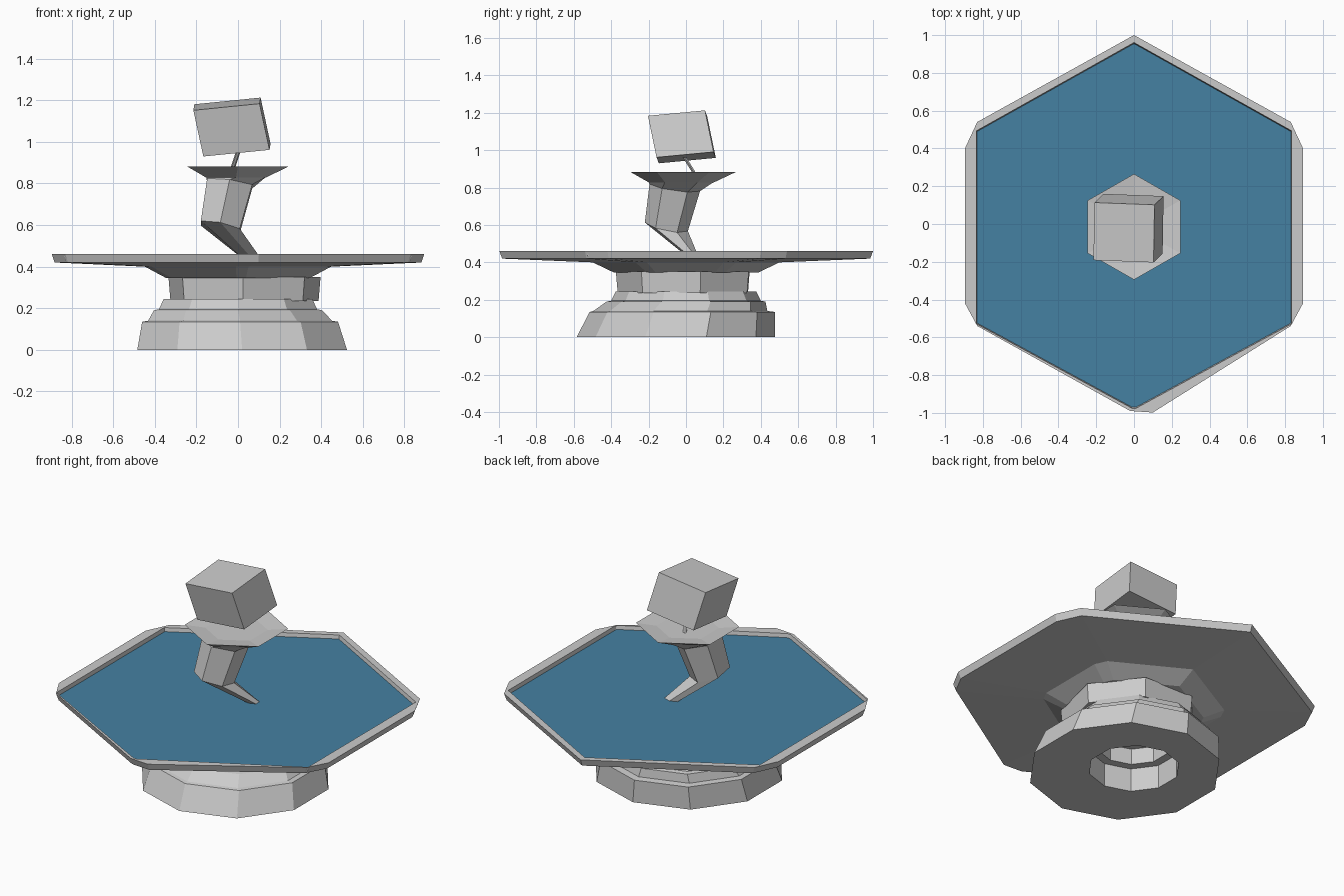
import bpy, bmesh
from math import cos, sin, pi, radians
from mathutils import Matrix, Vector

if "Cube" in bpy.data.objects:
    bpy.data.objects.remove(bpy.data.objects["Cube"])


def loft(name, rings, cap_start=True, cap_end=True):
    """Skin a stack of equal-length point rings into a flat-shaded mesh."""
    bm = bmesh.new()
    rows = [[bm.verts.new(p) for p in ring] for ring in rings]
    n = len(rows[0])
    for a, b in zip(rows, rows[1:]):
        for i in range(n):
            j = (i + 1) % n
            bm.faces.new((a[i], a[j], b[j], b[i]))
    if cap_start:
        bm.faces.new(rows[0][::-1])
    if cap_end:
        bm.faces.new(rows[-1])
    bmesh.ops.recalc_face_normals(bm, faces=bm.faces)
    mesh = bpy.data.meshes.new(name)
    bm.to_mesh(mesh)
    bm.free()
    obj = bpy.data.objects.new(name, mesh)
    bpy.context.collection.objects.link(obj)
    return obj


def ring(n, cx, cy, z, rx, ry=None, phase=0, tilt=(0, 0)):
    """Polygon ring; tilt raises z along x and y."""
    pts = []
    for i in range(n):
        a = radians(phase) + 2 * pi * i / n
        dx, dy = rx * cos(a), (ry or rx) * sin(a)
        pts.append((cx + dx, cy + dy, z + tilt[0] * dx + tilt[1] * dy))
    return pts


# Stepped hollow foot, from the inside of the hole round to the top
foot = [(0, 0, .24, .20), (0, 0, .14, .20), (0, 0, .14, .25), (0, 0, 0, .25),
        (.02, -.055, 0, .53), (.01, -.02, .135, .495), (.01, -.03, .14, .465),
        (0, 0, .19, .425), (0, 0, .195, .40), (0, 0, .245, .375)]
loft("stepped_foot", [ring(10, *r, phase=18) for r in foot])

# Neck under the basin
loft("neck", [ring(7, .03, 0, .235, .365, phase=12),
              ring(7, .03, 0, .35, .375, phase=12)])

# Wide hexagonal basin with clipped side corners
side = [(.83, -.54), (.895, -.42), (.895, .4), (.83, .54)]
outer = [(.1, -.998)] + side + [(0, 1)] + [(-x, y) for x, y in side[::-1]] + [(-.02, -.99)]
side = [(.83, -.525), (.83, -.42), (.83, .4), (.83, .49)]
inner = [(.01, -.97)] + side + [(0, .955)] + [(-x, y) for x, y in side[::-1]] + [(-.01, -.97)]


def scaled(points, s, z):
    return [(x * s, y * s, z) for x, y in points]


loft("basin", [scaled(outer, .385, .345), scaled(outer, .5, .40),
               scaled(outer, .985, .42), scaled(outer, 1, .46),
               scaled(inner, 1.006, .46), scaled(inner, 1, .43)])

# Water surface
water = loft("water", [scaled(inner, 1, .438)], cap_start=False)
blue = bpy.data.materials.new("water_blue")
blue.diffuse_color = (.06, .22, .36, 1)
blue.use_nodes = True
blue.node_tree.nodes["Principled BSDF"].inputs["Base Color"].default_value = blue.diffuse_color
water.data.materials.append(blue)

# Crooked stem flaring into the small upper bowl
loft("stem", [ring(6, .075, .037, .43, .048, .03, 30),
              ring(6, -.085, -.105, .59, .108, .115, 30, (-.2, -.2)),
              ring(6, -.04, -.06, .80, .125, .135, 30, (-.14, -.14)),
              ring(6, -.01, -.025, .83, .165, .175, 30)])
loft("upper_bowl", [ring(6, -.01, -.025, .828, .165, .175, 30),
                    ring(6, 0, -.015, .882, .283, .28, 30),
                    ring(6, 0, -.015, .87, .17, .17, 30)])

# Thin spout holding the block
start, end = Vector((-.03, .055, .86)), Vector((.005, -.01, .965))
loft("spout", [ring(6, p.x, p.y, p.z, .011) for p in (start, end)])

# Tilted block on top
bpy.ops.mesh.primitive_cube_add(size=1)
block = bpy.context.object
block.name = "tilted_block"
axes = Matrix(((.318, .005, -.048, -.029),
               (-.012, .305, -.046, -.022),
               (.032, .029, .222, 1.071),
               (0, 0, 0, 1)))
block.data.transform(axes)
